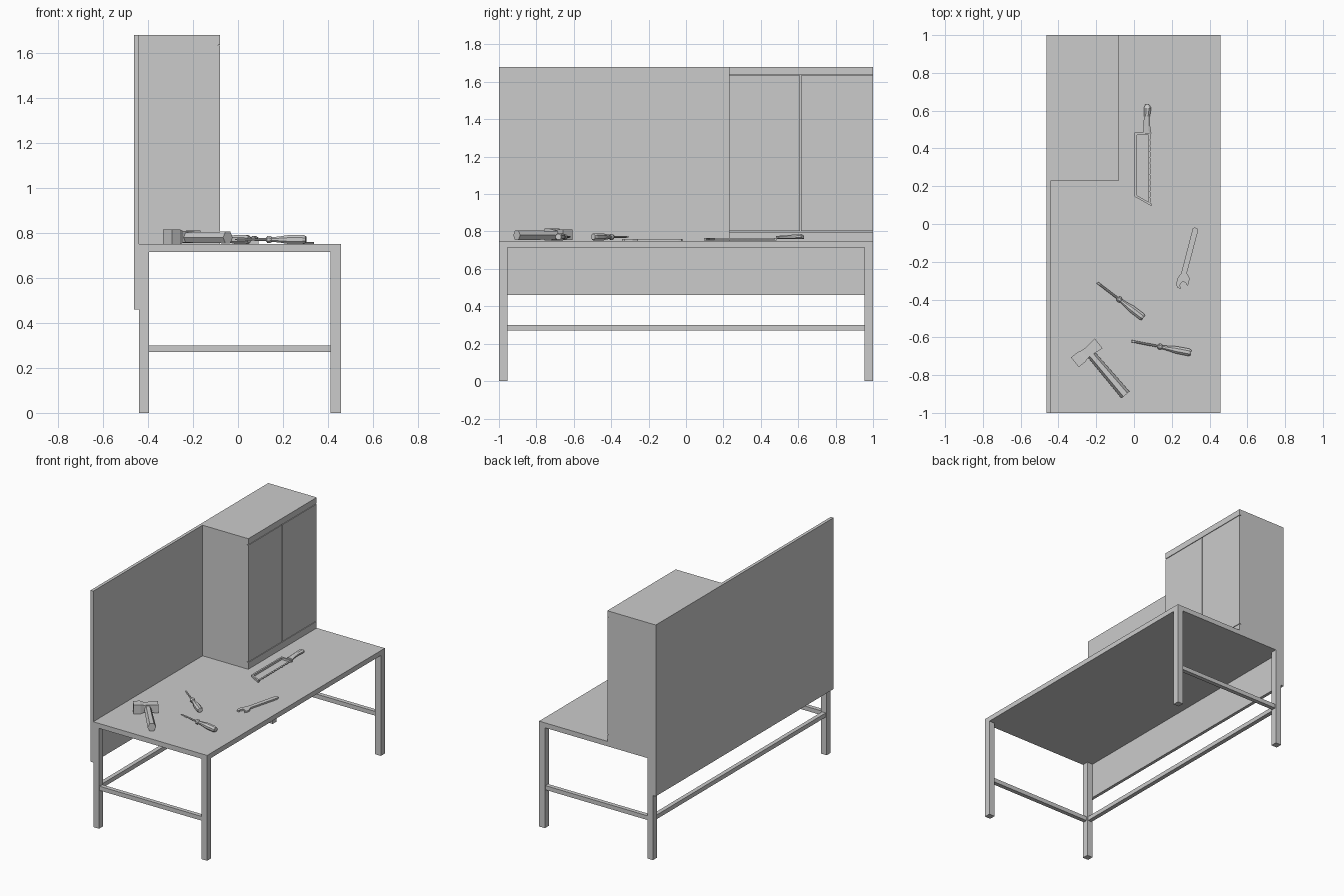
import bpy, bmesh, math
from mathutils import Vector, Matrix

if "Cube" in bpy.data.objects:
    bpy.data.objects.remove(bpy.data.objects["Cube"])


def finish(name, bm):
    bmesh.ops.recalc_face_normals(bm, faces=bm.faces)
    me = bpy.data.meshes.new(name)
    bm.to_mesh(me)
    bm.free()
    ob = bpy.data.objects.new(name, me)
    bpy.context.collection.objects.link(ob)
    return ob


def box(name, x0, x1, y0, y1, z0, z1):
    bm = bmesh.new()
    bmesh.ops.create_cube(bm, size=1)
    size = Matrix.Diagonal((x1 - x0, y1 - y0, z1 - z0, 1))
    centre = Matrix.Translation(((x0 + x1) / 2, (y0 + y1) / 2, (z0 + z1) / 2))
    bm.transform(centre @ size)
    return finish(name, bm)


def plate(name, pts, z0, z1):
    """Flat outline extruded upward."""
    bm = bmesh.new()
    f = bm.faces.new([bm.verts.new((x, y, z0)) for x, y in pts])
    r = bmesh.ops.extrude_face_region(bm, geom=[f])
    vs = [v for v in r["geom"] if isinstance(v, bmesh.types.BMVert)]
    bmesh.ops.translate(bm, verts=vs, vec=(0, 0, z1 - z0))
    return finish(name, bm)


def rod(name, start, end, stations, sides, turn=0.0):
    """Faceted rod; stations are (distance fraction, half width, half height)."""
    a, b = Vector(start), Vector(end)
    d = (b - a).normalized()
    side = d.cross(Vector((0, 0, 1))).normalized()
    up = side.cross(d)
    bm = bmesh.new()
    rings = []
    for t, w, h in stations:
        ring = []
        for i in range(sides):
            ang = turn + 2 * math.pi * i / sides
            ring.append(bm.verts.new(a.lerp(b, t) + side * w * math.cos(ang) + up * h * math.sin(ang)))
        rings.append(ring)
    for p, q in zip(rings, rings[1:]):
        for i in range(sides):
            j = (i + 1) % sides
            bm.faces.new((p[i], p[j], q[j], q[i]))
    bm.faces.new(rings[0])
    bm.faces.new(rings[-1])
    return finish(name, bm)


# Table: top, legs and low stretchers
XB, XF, LEG = -0.44, 0.457, 0.045
box("table_top", XB, XF, -1, 1, 0.715, 0.75)
for xn, x in (("back", XB), ("front", XF - LEG)):
    for yn, y in (("left", -1), ("right", 1 - LEG)):
        box(f"{xn}_{yn}_leg", x, x + LEG, y, y + LEG, 0, 0.715)
for n, y in (("left", -0.978), ("right", 0.978)):
    box(f"{n}_stretcher", XB + LEG, XF - LEG, y - 0.015, y + 0.015, 0.27, 0.3)
box("back_stretcher", -0.433, -0.403, -1 + LEG, 1 - LEG, 0.27, 0.3)

# Back board
box("back_board", -0.462, XB, -1, 1, 0.46, 1.68)

# Cabinet with front rails and two doors separated by fine gaps
box("cabinet_body", XB, -0.09, 0.23, 1, 0.75, 1.68)
G = 0.002
box("cabinet_top_rail", -0.09, -0.08, 0.23, 1, 1.635 + G, 1.68)
box("cabinet_bottom_rail", -0.09, -0.08, 0.23, 1, 0.75, 0.8 - G)
box("left_door", -0.09, -0.08, 0.23, 0.612 - G, 0.8 + G, 1.635 - G)
box("right_door", -0.09, -0.08, 0.612 + G, 1, 0.8 + G, 1.635 - G)

# Hammer: waisted square head and hexagonal handle
c = math.sqrt(2)
rod("hammer_head", (-0.313, -0.732, 0.783), (-0.187, -0.632, 0.783),
    [(0, 0.033 * c, 0.032 * c), (0.28, 0.033 * c, 0.032 * c), (0.42, 0.026 * c, 0.026 * c),
     (0.6, 0.026 * c, 0.026 * c), (1, 0.033 * c, 0.028 * c)], 4, math.pi / 4)
rod("hammer_handle", (-0.24, -0.675, 0.78), (-0.045, -0.905, 0.78),
    [(0, 0.023, 0.026), (1, 0.028, 0.03)], 6)

# Screwdrivers: flat tip, shaft, collar and fluted grip
for n, tip, end in (("back", (-0.195, -0.31), (0.05, -0.497)),
                    ("front", (-0.013, -0.62), (0.302, -0.682))):
    z = 0.771
    rod(f"{n}_screwdriver_shaft", (*tip, z), (*end, z),
        [(0, 0.006, 0.002), (0.06, 0.006, 0.005), (0.5, 0.006, 0.006)], 8)
    rod(f"{n}_screwdriver_grip", (*tip, z), (*end, z),
        [(0.44, 0.009, 0.009), (0.46, 0.017, 0.017), (0.49, 0.017, 0.017), (0.52, 0.011, 0.011),
         (0.64, 0.015, 0.015), (0.75, 0.021, 0.021), (0.96, 0.021, 0.021), (1, 0.016, 0.016)],
        8, math.pi / 8)

# Wrench
plate("wrench", [(0.308, -0.035), (0.25, -0.26), (0.229, -0.29), (0.223, -0.32), (0.23, -0.338),
                 (0.248, -0.343), (0.243, -0.322), (0.255, -0.306), (0.272, -0.309),
                 (0.282, -0.328), (0.292, -0.312), (0.293, -0.285), (0.28, -0.26),
                 (0.338, -0.04), (0.336, -0.025), (0.322, -0.018), (0.311, -0.024)], 0.75, 0.761)

# Hacksaw: open frame, toothed blade and curved grip
plate("saw_frame", [(0.09, 0.485), (0.003, 0.485), (0.003, 0.145), (0.092, 0.095), (0.092, 0.108),
                    (0.015, 0.152), (0.015, 0.472), (0.09, 0.472)], 0.752, 0.766)
teeth = [(0.085 + 0.006 * (i % 2), 0.11 + 0.365 * i / 24) for i in range(25)]
plate("saw_blade", teeth + [(0.076, 0.475), (0.076, 0.11)], 0.757, 0.761)
bm = bmesh.new()
rings = []
for x, y, w, h in ((0.07, 0.48, 0.024, 0.009), (0.068, 0.52, 0.019, 0.011), (0.068, 0.57, 0.017, 0.013),
                   (0.072, 0.615, 0.021, 0.015), (0.07, 0.632, 0.011, 0.01)):
    rings.append([bm.verts.new((x + w * math.cos(k * math.pi / 4 + math.pi / 8), y,
                                0.758 + h + h * math.sin(k * math.pi / 4 + math.pi / 8))) for k in range(8)])
for p, q in zip(rings, rings[1:]):
    for i in range(8):
        bm.faces.new((p[i], p[(i + 1) % 8], q[(i + 1) % 8], q[i]))
bm.faces.new(rings[0])
bm.faces.new(rings[-1])
finish("saw_grip", bm)
